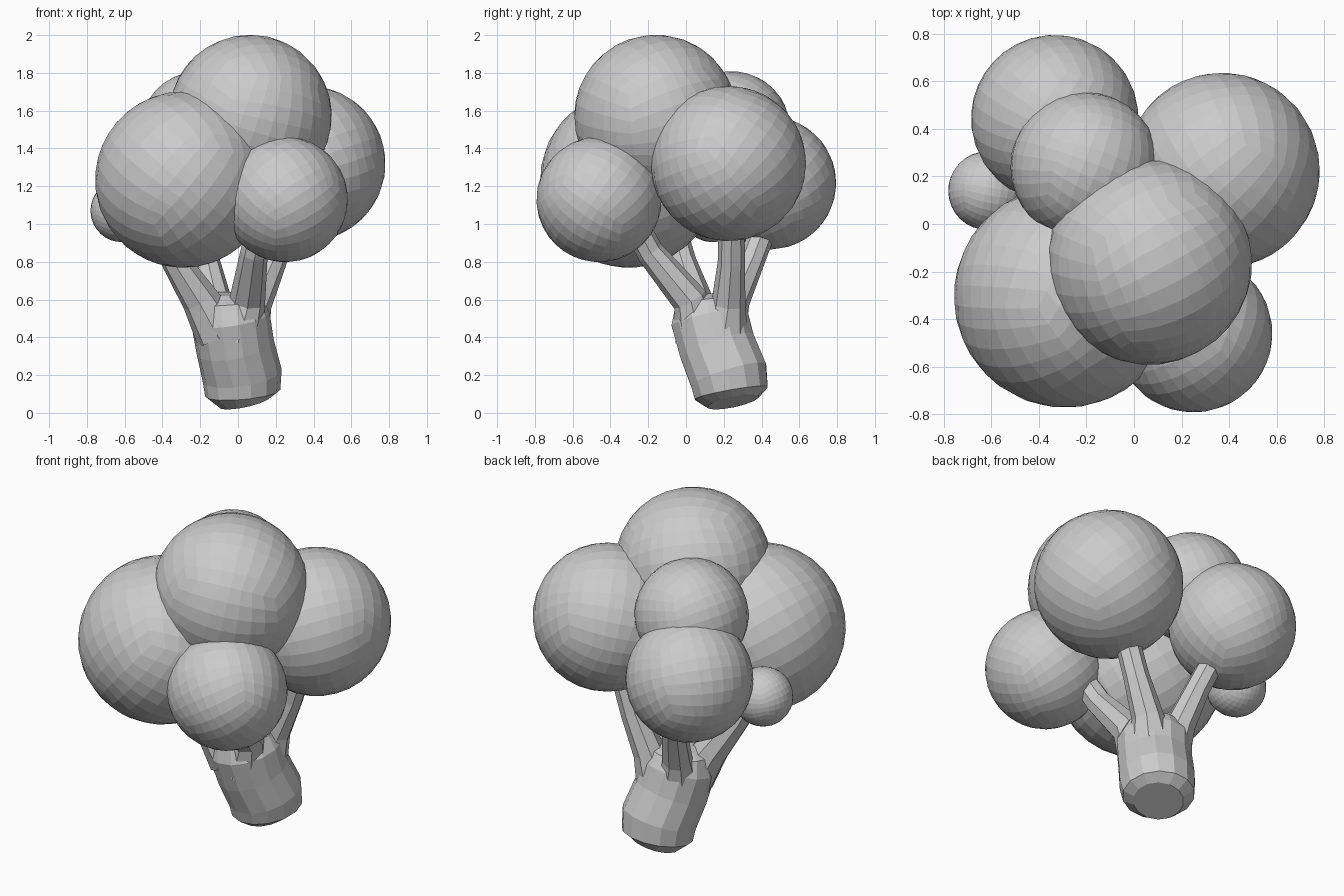
import bpy, bmesh, math
from mathutils import Vector, Euler

if "Cube" in bpy.data.objects:
    bpy.data.objects.remove(bpy.data.objects["Cube"])


def make_object(name, bm):
    bmesh.ops.recalc_face_normals(bm, faces=bm.faces)
    mesh = bpy.data.meshes.new(name)
    bm.to_mesh(mesh)
    bm.free()
    obj = bpy.data.objects.new(name, mesh)
    bpy.context.collection.objects.link(obj)
    return obj


def floret(name, centre, radius, turn):
    """Faceted ball made from a subdivided cube."""
    bm = bmesh.new()
    bmesh.ops.create_cube(bm, size=2)
    bmesh.ops.subdivide_edges(bm, edges=bm.edges[:], cuts=7, use_grid_fill=True)
    rot = Euler((0.3 * turn, 0.2 * turn, 0.5 * turn)).to_matrix()
    for v in bm.verts:
        # even out the cube grid before projecting it on the sphere
        p = Vector([math.tan(c * math.pi / 4) for c in v.co])
        v.co = Vector(centre) + rot @ (p.normalized() * radius)
    return make_object(name, bm)


def tube(name, stations, sides):
    """Capped tube through (x, y, z, radius) stations."""
    bm = bmesh.new()
    pts = [Vector(s[:3]) for s in stations]
    rings = []
    for i, p in enumerate(pts):
        axis = (pts[min(i + 1, len(pts) - 1)] - pts[max(i - 1, 0)]).normalized()
        u = (Vector((1, 0, 0)) - axis * axis.x).normalized()
        w = axis.cross(u)
        r = stations[i][3]
        rings.append([bm.verts.new(p + r * (u * math.cos(a) + w * math.sin(a)))
                      for a in (math.tau * k / sides for k in range(sides))])
    for a, b in zip(rings, rings[1:]):
        for k in range(sides):
            n = (k + 1) % sides
            bm.faces.new((a[k], a[n], b[n], b[k]))
    bm.faces.new(rings[0][::-1])
    bm.faces.new(rings[-1])
    return make_object(name, bm)


# Round florets of the crown
florets = {
    "floret_top": ((0.065, -0.16, 1.57), 0.432),
    "floret_front_left": ((-0.29, -0.305, 1.235), 0.467),
    "floret_front_right": ((0.25, -0.46, 1.13), 0.332),
    "floret_right": ((0.37, 0.225, 1.32), 0.411),
    "floret_back_left": ((-0.333, 0.443, 1.217), 0.352),
    "floret_back_upper": ((-0.205, 0.24, 1.495), 0.314),
    "floret_small_left": ((-0.615, 0.14, 1.07), 0.166),
}
for i, (name, (centre, radius)) in enumerate(florets.items()):
    floret(name, centre, radius, i + 1)

# Leaning stalk with a chamfered cut end
tube("stalk", [
    (0.035, 0.25, 0.058, 0.14), (0.025, 0.24, 0.105, 0.2),
    (0.022, 0.225, 0.2, 0.212), (-0.015, 0.165, 0.35, 0.208),
    (-0.04, 0.125, 0.5, 0.21), (-0.05, 0.115, 0.59, 0.175),
    (-0.05, 0.11, 0.63, 0.09)], 14)

# Branches up to the florets
tube("branch_front_left", [
    (-0.1, 0.08, 0.42, 0.13), (-0.2, 0.04, 0.6, 0.1),
    (-0.33, -0.02, 0.8, 0.075), (-0.4, -0.06, 0.95, 0.07)], 8)
tube("branch_front_right", [
    (0.0, 0.07, 0.4, 0.13), (0.05, 0.02, 0.6, 0.095),
    (0.085, -0.19, 0.85, 0.073), (0.12, -0.27, 1.0, 0.07)], 8)
tube("branch_right", [
    (0.04, 0.2, 0.4, 0.13), (0.09, 0.225, 0.58, 0.09),
    (0.185, 0.24, 0.8, 0.072), (0.25, 0.24, 1.0, 0.07)], 8)
tube("branch_back_left", [
    (-0.08, 0.19, 0.42, 0.13), (-0.12, 0.255, 0.6, 0.085),
    (-0.165, 0.345, 0.8, 0.07), (-0.22, 0.41, 0.97, 0.068)], 8)
